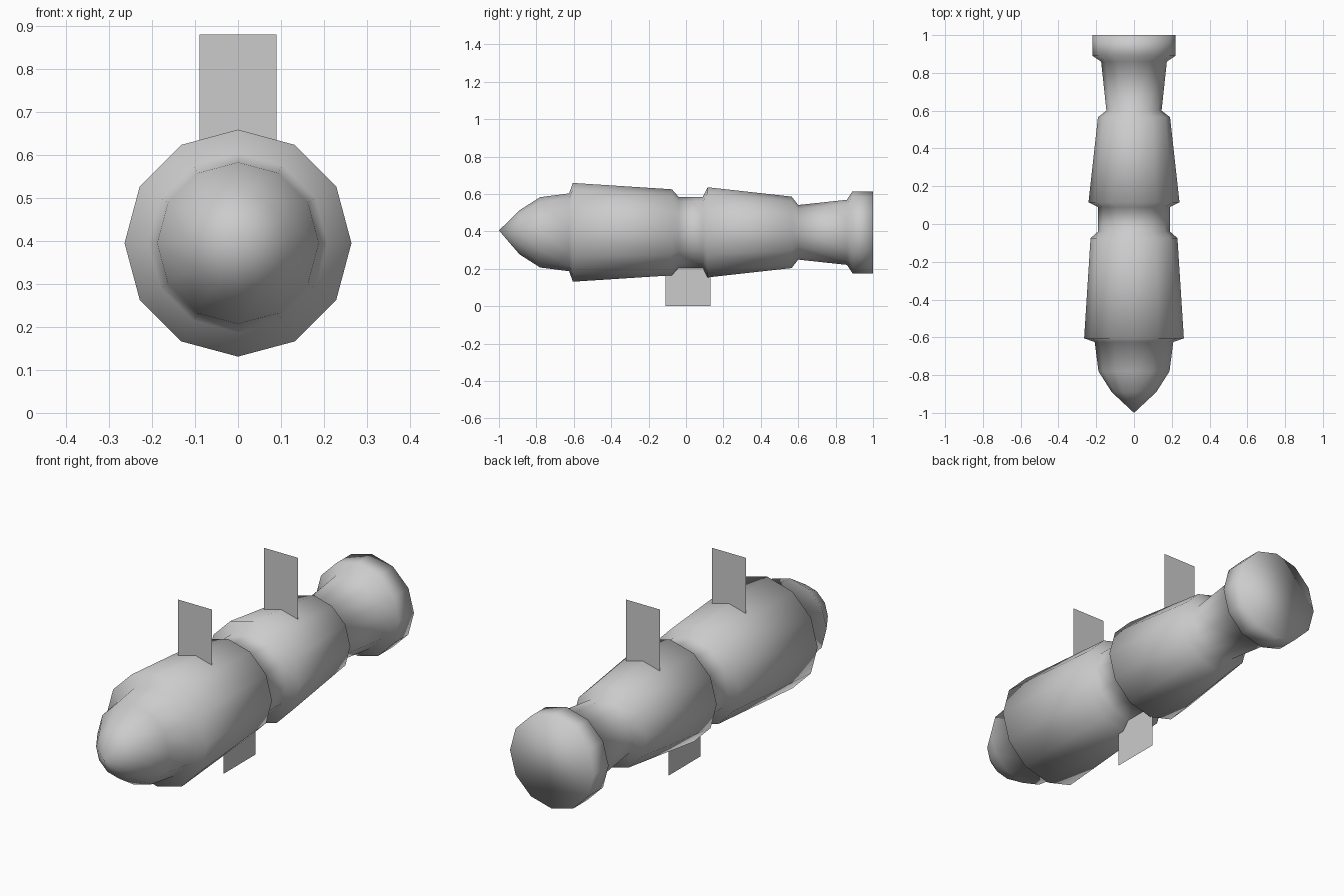
import bpy
import bmesh
from math import sin, cos, pi

cube = bpy.data.objects.get("Cube")
if cube:
    bpy.data.objects.remove(cube)

SIDES = 12
AXIS_Z = 0.395

grey = bpy.data.materials.new("plain grey")
grey.use_nodes = True
color = (0.6, 0.6, 0.6, 1)
grey.diffuse_color = color
grey.node_tree.nodes["Principled BSDF"].inputs["Base Color"].default_value = color


def add_object(name, bm, smooth):
    mesh = bpy.data.meshes.new(name)
    for face in bm.faces:
        face.smooth = smooth
    bm.to_mesh(mesh)
    bm.free()
    mesh.materials.append(grey)
    obj = bpy.data.objects.new(name, mesh)
    bpy.context.collection.objects.link(obj)
    return obj


# Body: (y, radius) profile revolved around the long axis
profile = [
    (-0.89, 0.118), (-0.78, 0.188), (-0.625, 0.208),   # nose
    (-0.605, 0.264), (-0.075, 0.23), (-0.04, 0.19),    # front section
    (0.09, 0.19), (0.115, 0.241), (0.565, 0.191),      # rear section
    (0.60, 0.146), (0.86, 0.174), (0.89, 0.219), (1.0, 0.219),  # tail
]
bm = bmesh.new()
rings = []
for y, r in profile:
    angles = [2 * pi * i / SIDES for i in range(SIDES)]
    rings.append([bm.verts.new((r * sin(a), y, AXIS_Z + r * cos(a))) for a in angles])
tip = bm.verts.new((0, -1, AXIS_Z + 0.01))
for i in range(SIDES):
    j = (i + 1) % SIDES
    bm.faces.new((tip, rings[0][j], rings[0][i]))
    for a, b in zip(rings, rings[1:]):
        bm.faces.new((a[i], a[j], b[j], b[i]))
bm.faces.new(rings[-1])
bmesh.ops.recalc_face_normals(bm, faces=bm.faces)
add_object("body", bm, True)


def plate(name, corners):
    bm = bmesh.new()
    bm.faces.new([bm.verts.new(c) for c in corners])
    add_object(name, bm, False)


# Upper lugs: thin plates set across the body
for name, y in (("front_upper_lug", -0.32), ("rear_upper_lug", 0.32)):
    w, low, high = 0.089, 0.55, 0.88
    plate(name, [(-w, y, low), (w, y, low), (w, y, high), (-w, y, high)])

# Lower lug: thin plate set along the body
front, back, top = -0.11, 0.13, 0.22
plate("lower_lug", [(0, front, 0), (0, back, 0), (0, back, top), (0, front, top)])
